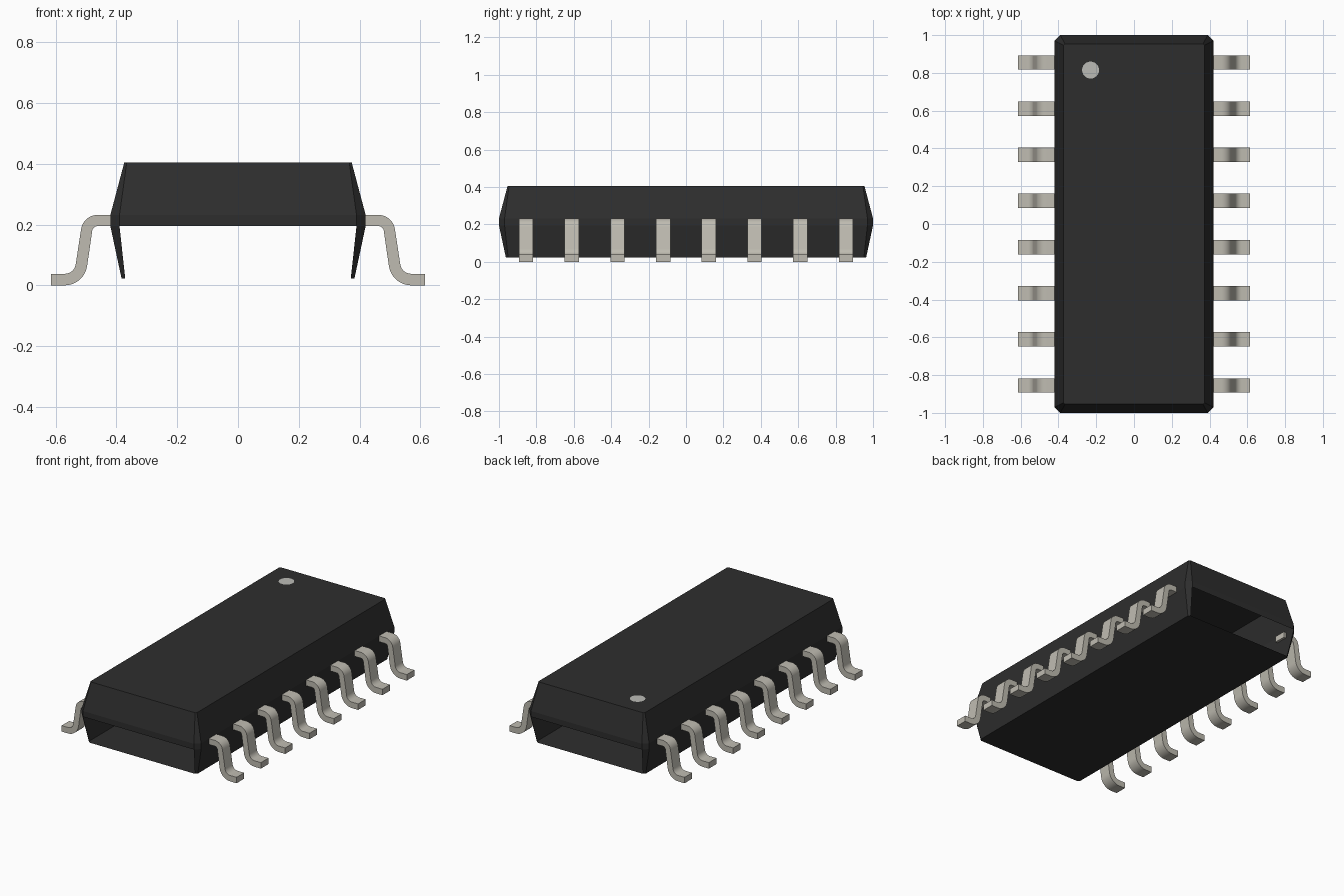
import bpy, bmesh, math

cube = bpy.data.objects.get("Cube")
if cube:
    bpy.data.objects.remove(cube, do_unlink=True)


def material(name, rgb):
    m = bpy.data.materials.new(name)
    m.use_nodes = True
    m.diffuse_color = (*rgb, 1)
    bsdf = m.node_tree.nodes["Principled BSDF"]
    bsdf.inputs["Base Color"].default_value = (*rgb, 1)
    bsdf.inputs["Roughness"].default_value = 0.6
    return m


BLACK = material("black plastic", (0.027, 0.027, 0.027))
METAL = material("tinned metal", (0.52, 0.50, 0.44))
MARK = material("pale mark", (0.50, 0.50, 0.47))


def make_object(name, bm, mat):
    mesh = bpy.data.meshes.new(name)
    bm.to_mesh(mesh)
    bm.free()
    mesh.materials.append(mat)
    ob = bpy.data.objects.new(name, mesh)
    bpy.context.collection.objects.link(ob)
    return ob


# Body shell: stacked chamfered rectangles (z, half width, half length, chamfer)
LEVELS = [(0.022, 0.383, 0.963, 0.012),
          (0.195, 0.420, 1.000, 0.030),
          (0.232, 0.420, 1.000, 0.030),
          (0.405, 0.374, 0.954, 0.008)]

bm = bmesh.new()
rings = []
for z, w, l, c in LEVELS:
    outline = [(w, -l + c), (w, l - c), (w - c, l), (c - w, l),
               (-w, l - c), (-w, c - l), (c - w, -l), (w - c, -l)]
    rings.append([bm.verts.new((x, y, z)) for x, y in outline])
for level, (low, high) in enumerate(zip(rings, rings[1:])):
    for i in range(8):
        # Lower half is open at both short ends
        if level == 0 and i in (2, 6):
            continue
        j = (i + 1) % 8
        bm.faces.new((low[i], low[j], high[j], high[i]))
bm.faces.new(list(reversed(rings[0])))
bm.faces.new(rings[-1])
make_object("package_body", bm, BLACK)


# Gull-wing lead profile: two bends joined by a slanted shank
def arc(cx, cz, r, a0, a1, steps=8):
    angles = [math.radians(a0 + (a1 - a0) * i / steps) for i in range(steps + 1)]
    return [(cx + r * math.cos(a), cz + r * math.sin(a)) for a in angles]


upper, lower = (0.462, 0.177), (0.5706, 0.075)
outer = [(0.405, 0.232)] + arc(*upper, 0.055, 90, 10) + arc(*lower, 0.037, 190, 270) + [(0.615, 0.038)]
inner = [(0.405, 0.195)] + arc(*upper, 0.018, 90, 10) + arc(*lower, 0.075, 190, 270) + [(0.615, 0.0)]

LEAD_WIDTH, PITCH = 0.076, 0.2443


def make_lead(name, side, y):
    bm = bmesh.new()
    sections = []
    for (xo, zo), (xi, zi) in zip(outer, inner):
        sections.append([bm.verts.new((side * x, y + s * LEAD_WIDTH / 2, z))
                         for x, z, s in ((xo, zo, -1), (xo, zo, 1), (xi, zi, 1), (xi, zi, -1))])
    for a, b in zip(sections, sections[1:]):
        for i in range(4):
            j = (i + 1) % 4
            bm.faces.new((a[i], a[j], b[j], b[i]))
    bm.faces.new(sections[0])
    bm.faces.new(sections[-1])
    bmesh.ops.recalc_face_normals(bm, faces=bm.faces)
    return make_object(name, bm, METAL)


leads = []
for side, label in ((1, "left"), (-1, "right")):
    for n in range(8):
        leads.append(make_lead(f"{label}_lead_{n + 1}", side, (n - 3.5) * PITCH))

# Orientation dot on the top face
bm = bmesh.new()
bmesh.ops.create_circle(bm, cap_ends=True, segments=24, radius=0.045)
bmesh.ops.translate(bm, verts=bm.verts, vec=(-0.23, 0.815, 0.406))
make_object("orientation_dot", bm, MARK)

# Smooth bends, sharp edges
bpy.ops.object.select_all(action='DESELECT')
for ob in leads:
    ob.select_set(True)
bpy.context.view_layer.objects.active = leads[0]
bpy.ops.object.shade_smooth_by_angle(angle=math.radians(30))
